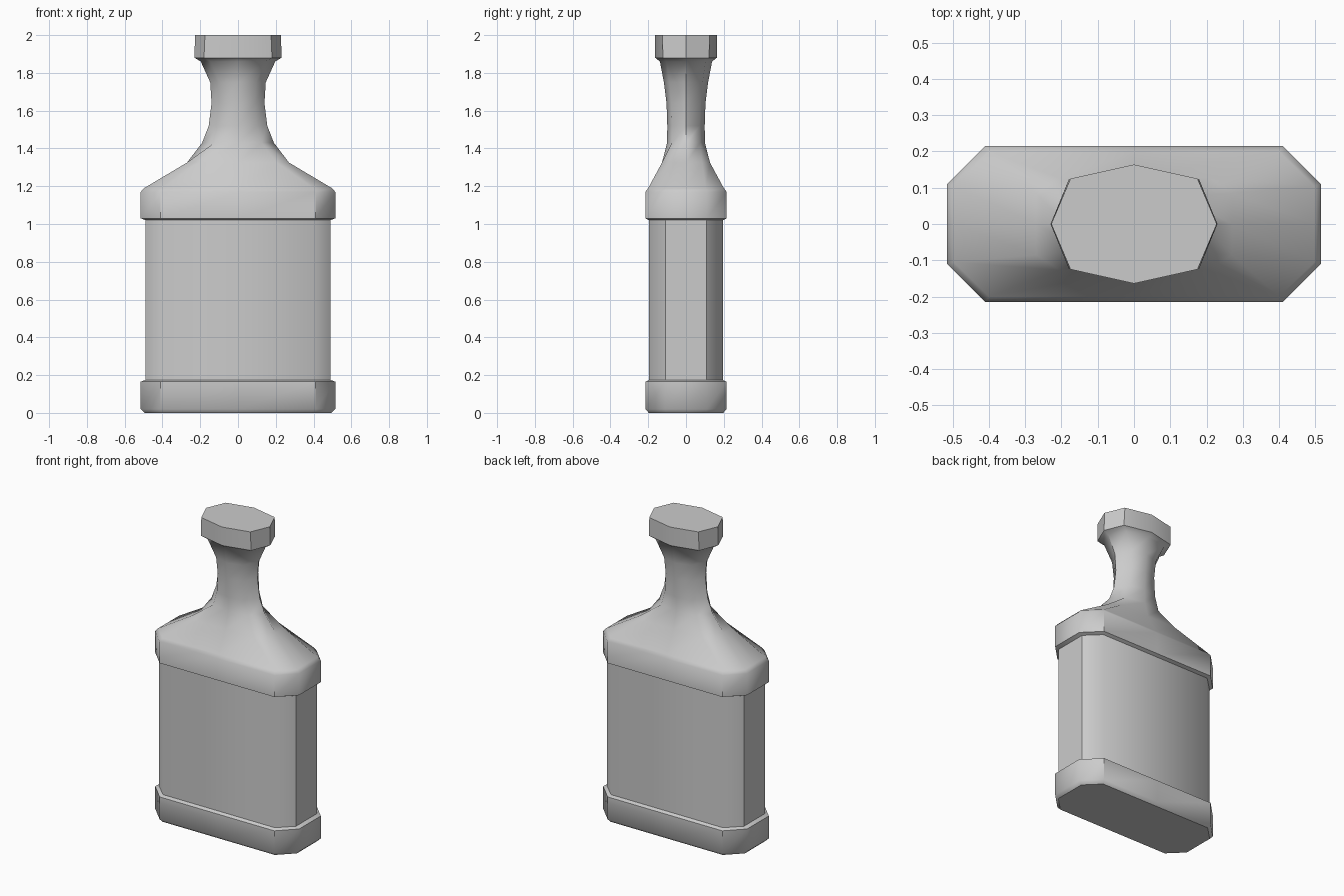
import bpy, bmesh, math

if "Cube" in bpy.data.objects:
    bpy.data.objects.remove(bpy.data.objects["Cube"])

def ring(bm, z, a, b, c, d):
    """Symmetric 12-point section: a=half width, b/c=corner points, d=half depth."""
    q = [(a, 0), b, c, (0, d)]
    pts = q + [(-x, y) for x, y in q[2::-1]]
    pts += [(-x, -y) for x, y in pts[1:-1]]
    return [bm.verts.new((x, y, z)) for x, y in pts]

def body(z, hx, hy, cx, cy):      # chamfered rectangle
    return (z, hx, (hx, cy), (cx, hy), hy)

def neck(z, hx, hy, cx, cy):      # octagon, each chamfer closed to one point
    return (z, hx, (cx, cy), (cx, cy), hy)

def loft(name, sections):
    bm = bmesh.new()
    rings = [ring(bm, *s) for s in sections]
    for r0, r1 in zip(rings, rings[1:]):
        for i in range(12):
            j = (i + 1) % 12
            bm.faces.new((r0[i], r0[j], r1[j], r1[i]))
    bm.faces.new(rings[0][::-1])
    bm.faces.new(rings[-1])
    bmesh.ops.remove_doubles(bm, verts=bm.verts, dist=0.0005)
    bmesh.ops.recalc_face_normals(bm, faces=bm.faces)
    me = bpy.data.meshes.new(name)
    bm.to_mesh(me)
    bm.free()
    ob = bpy.data.objects.new(name, me)
    bpy.context.collection.objects.link(ob)
    bpy.ops.object.select_all(action='DESELECT')
    ob.select_set(True)
    bpy.context.view_layer.objects.active = ob
    bpy.ops.object.shade_smooth_by_angle(angle=math.radians(45))
    return ob

loft("bottle", [
    # base band
    body(0.00, 0.495, 0.197, 0.402, 0.105),
    body(0.02, 0.515, 0.215, 0.41, 0.11),
    body(0.165, 0.515, 0.215, 0.41, 0.11),
    # recessed panel section
    body(0.175, 0.49, 0.195, 0.40, 0.108),
    body(1.02, 0.49, 0.195, 0.40, 0.108),
    # upper band
    body(1.03, 0.515, 0.215, 0.41, 0.11),
    body(1.17, 0.515, 0.215, 0.41, 0.11),
    body(1.19, 0.497, 0.20, 0.40, 0.105),
    # shoulder
    body(1.325, 0.27, 0.127, 0.205, 0.085),
    neck(1.43, 0.19, 0.10, 0.125, 0.075),
    # neck
    neck(1.52, 0.155, 0.099, 0.10, 0.074),
    neck(1.64, 0.14, 0.103, 0.09, 0.078),
    neck(1.75, 0.147, 0.117, 0.095, 0.088),
    neck(1.86, 0.197, 0.138, 0.145, 0.103),
    # lip
    neck(1.88, 0.23, 0.163, 0.18, 0.122),
    neck(2.00, 0.228, 0.164, 0.175, 0.125),
])
